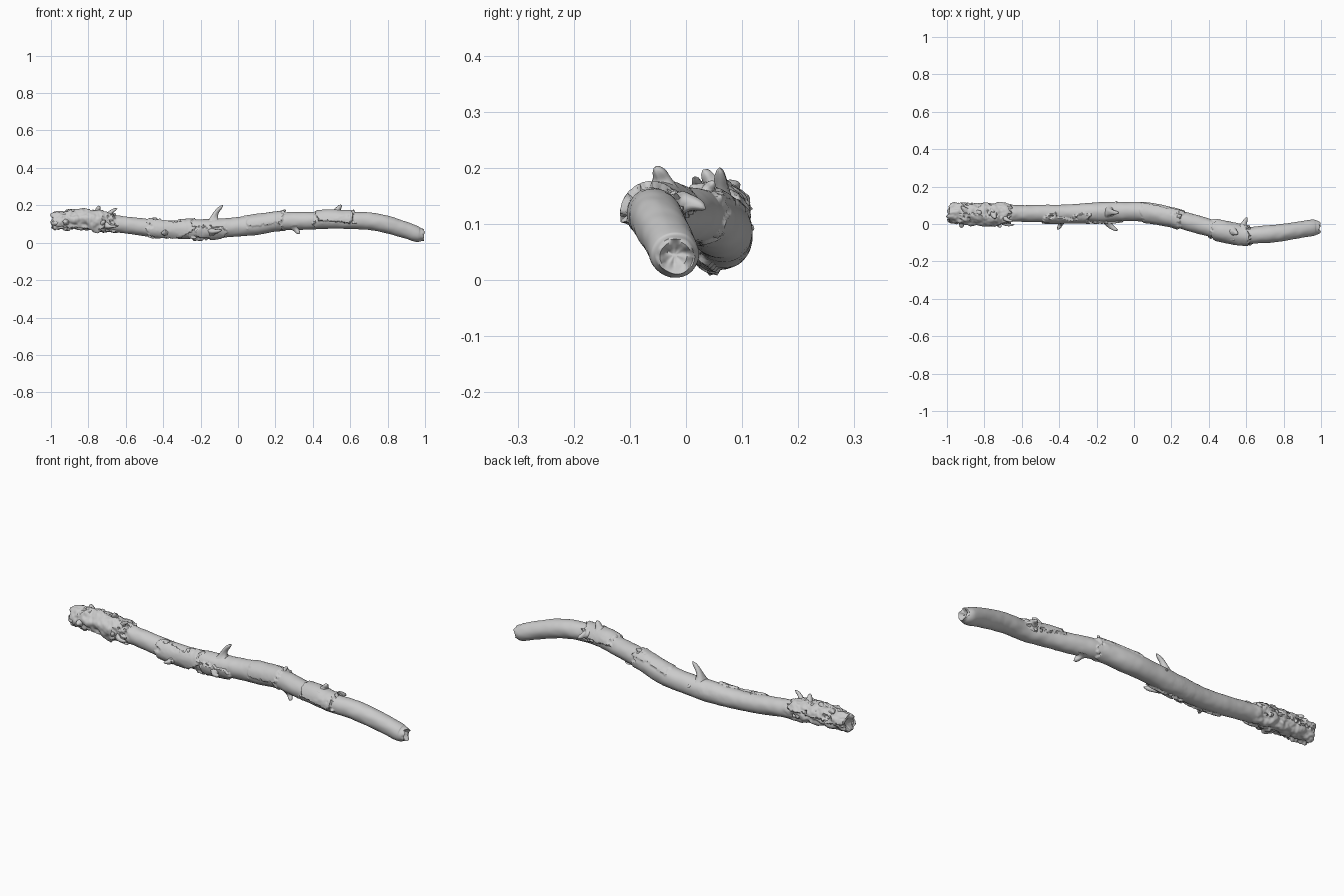
import bpy, bmesh, math
from mathutils import Vector, noise

if "Cube" in bpy.data.objects:
    bpy.data.objects.remove(bpy.data.objects["Cube"])

# Centre line of the branch: x, y, z, radius of the bare wood
PATH = [(-1.0, .060, .112, .037), (-.96, .058, .114, .043), (-.8, .055, .116, .047), (-.6, .057, .094, .045),
        (-.4, .056, .072, .047), (-.2, .062, .071, .049), (0, .067, .085, .047),
        (.1, .058, .097, .048), (.2, .038, .112, .048), (.3, .008, .116, .047),
        (.4, -.018, .118, .046), (.5, -.043, .123, .046), (.6, -.060, .120, .046),
        (.7, -.056, .115, .046), (.8, -.047, .097, .045), (.9, -.031, .068, .044),
        (.96, -.021, .046, .042), (.985, -.020, .044, .034)]

# Loose bark: x start, x end, centre angle, half angle (deg), thickness
# Angles: 0 = back (+y), 90 = up, 180 = front, 270 = down
BARK = [(-1.1, -.67, 120, 115, .009), (-.93, -.71, 170, 80, .007),
        (-.48, -.24, 175, 62, .008), (-.23, -.07, 205, 50, .008),
        (-.33, .25, 80, 400, .005), (.05, .25, 120, 75, .004),
        (.42, .62, 95, 95, .009)]


def smooth(t):
    t = max(0, min(1, t))
    return t * t * (3 - 2 * t)


def path_at(x):
    """Smooth cubic interpolation along the centre line."""
    n = len(PATH)
    i = max(0, min(n - 2, sum(p[0] <= x for p in PATH) - 1))

    def slope(k, c):
        a, b = PATH[max(k - 1, 0)], PATH[min(k + 1, n - 1)]
        return (b[c] - a[c]) / (b[0] - a[0])
    p, q = PATH[i], PATH[i + 1]
    h = q[0] - p[0]
    t = (x - p[0]) / h
    return [(2*t**3 - 3*t*t + 1) * p[c] + (t**3 - 2*t*t + t) * h * slope(i, c)
            + (3*t*t - 2*t**3) * q[c] + (t**3 - t*t) * h * slope(i + 1, c) for c in (1, 2, 3)]


def nz(x, a, freq, off=0):
    return noise.noise(Vector((x * freq + off, math.cos(a) * freq * .06 + off,
                               math.sin(a) * freq * .06 - off)))


def bark_height(x, a):
    h = 0
    for k, (x0, x1, mid, half, thick) in enumerate(BARK):
        jag = .035 * nz(x * .4, a, 32, k * 7) + .016 * nz(x, a, 70, k * 3)
        d = abs((math.degrees(a) - mid + 180) % 360 - 180)
        side = math.radians(half - d) * .05
        edge = min(x1 - x, side) + jag
        start = x - x0 + jag
        ramp = smooth(start / (.25 if half > 180 else .01))
        step = smooth(edge / .007) * ramp
        lip = 1 + .5 * math.exp(-max(edge, 0) / .02)
        h += thick * lip * step
    return h


def add_ring(bm, centre, u, v, radii, push=None):
    n = len(radii)
    ring = []
    axis = u.cross(v)
    for j, r in enumerate(radii):
        a = math.tau * j / n
        co = centre + (u * math.cos(a) + v * math.sin(a)) * r
        ring.append(bm.verts.new(co + axis * (push[j] if push else 0)))
    return ring


def finish(bm, rings, name, angle):
    for p, q in zip(rings, rings[1:]):
        n = len(p)
        for j in range(n):
            bm.faces.new((p[j], p[(j + 1) % n], q[(j + 1) % n], q[j]))
    bm.faces.new(rings[0][::-1])
    bm.faces.new(rings[-1])
    bmesh.ops.recalc_face_normals(bm, faces=bm.faces)
    mesh = bpy.data.meshes.new(name)
    bm.to_mesh(mesh)
    bm.free()
    ob = bpy.data.objects.new(name, mesh)
    bpy.context.collection.objects.link(ob)
    bpy.context.view_layer.objects.active = ob
    ob.select_set(True)
    bpy.ops.object.shade_smooth_by_angle(angle=math.radians(angle))
    ob.select_set(False)


# Main branch with stepped bark and broken ends
SIDES, STEPS = 64, 480
X0, X1 = -.985, .985
angles = [math.tau * j / SIDES for j in range(SIDES)]


def section(x):
    y, z, r = path_at(x)
    e = .004
    ya, za, _ = path_at(x - e)
    yb, zb, _ = path_at(x + e)
    t = Vector((2 * e, yb - ya, zb - za)).normalized()
    v = (Vector((0, 0, 1)) - t * t.z).normalized()
    u = v.cross(t)
    rough = smooth((-.62 - x) / .08)
    radii = [r + bark_height(x, a) + .004 * nz(x, a, 7) + .0015 * nz(x, a, 25, 5)
             + rough * (.012 * nz(x, a, 28, 11) + .004 * nz(x, a, 60, 2)) for a in angles]
    return Vector((x, y, z)), t, u, v, radii


def end_rings(bm, x, sign):
    """Splintered wood on the end face, from rim to core."""
    c, t, u, v, radii = section(x)
    out = []
    for f, depth in ((.93, .006), (.8, .008), (.6, .002), (.4, -.008), (.15, -.012)):
        push = [sign * (depth + .022 * f * nz(f * .1, a, 22, 4 + sign)) for a in angles]
        out.append(add_ring(bm, c, u, v, [q * f for q in radii], push))
    return out


bm = bmesh.new()
rings = end_rings(bm, X0, -1)[::-1]
for i in range(STEPS + 1):
    c, t, u, v, radii = section(X0 + (X1 - X0) * i / STEPS)
    rings.append(add_ring(bm, c, u, v, radii))
rings += end_rings(bm, X1, 1)
finish(bm, rings, "branch", 50)


def stub(name, x, angle, tip, r, blunt=.5):
    """Broken twig growing from the branch with a flared foot."""
    y, z, rad = path_at(x)
    a = math.radians(angle)
    out = Vector((0, math.cos(a), math.sin(a)))
    start = Vector((x, y, z)) + out * rad * .82
    end = Vector(tip)
    mid = start + out * (end - start).length * .5
    bm = bmesh.new()
    rings, n = [], 16
    for i in range(13):
        s = i / 12
        c = start * (1-s)**2 + mid * 2*s*(1-s) + end * s*s
        d = ((mid - start) * (1 - s) + (end - mid) * s).normalized()
        u = d.cross(Vector((.3, .9, .2))).normalized()
        v = d.cross(u)
        size = r * ((1 - s) * 1 + s * blunt + 1.3 * math.exp(-s * 5))
        size *= math.sqrt(max(.03, 1 - max(0, (s - .75) / .25)**2))
        rings.append(add_ring(bm, c, u, v, [size * (1 + .25 * noise.noise(
            Vector((math.cos(math.tau*j/n) * 1.5, math.sin(math.tau*j/n) * 1.5, s * 2 + x * 9))))
            for j in range(n)]))
    finish(bm, rings, name, 60)


# Twig stubs and bark flakes: x, angle, tip, radius
STUBS = [(-.13, 90, (-.08, .06, .2), .016), (-.14, 195, (-.085, -.034, .07), .016),
         (-.39, 200, (-.41, -.03, .05), .014), (.31, 250, (.33, -.03, .05), .016),
         (.585, 20, (.605, .034, .127), .017), (.53, 80, (.555, -.055, .2), .018),
         (.24, 75, (.255, .05, .174), .012), (-.75, 95, (-.742, .03, .196), .018),
         (-.69, 120, (-.645, .015, .182), .013), (-.92, 185, (-.925, -.02, .11), .018),
         (-.73, 190, (-.71, -.016, .12), .016), (-.90, 70, (-.925, .095, .168), .016),
         (-.70, 200, (-.64, -.004, .09), .012), (-.83, 85, (-.82, .06, .185), .018),
         (-.97, 190, (-.999, .022, .1), .014), (-.1, 25, (-.09, .12, .09), .01)]
for i, (x, ang, tip, r) in enumerate(STUBS):
    stub(f"twig_stub_{i + 1}", x, ang, tip, r)
